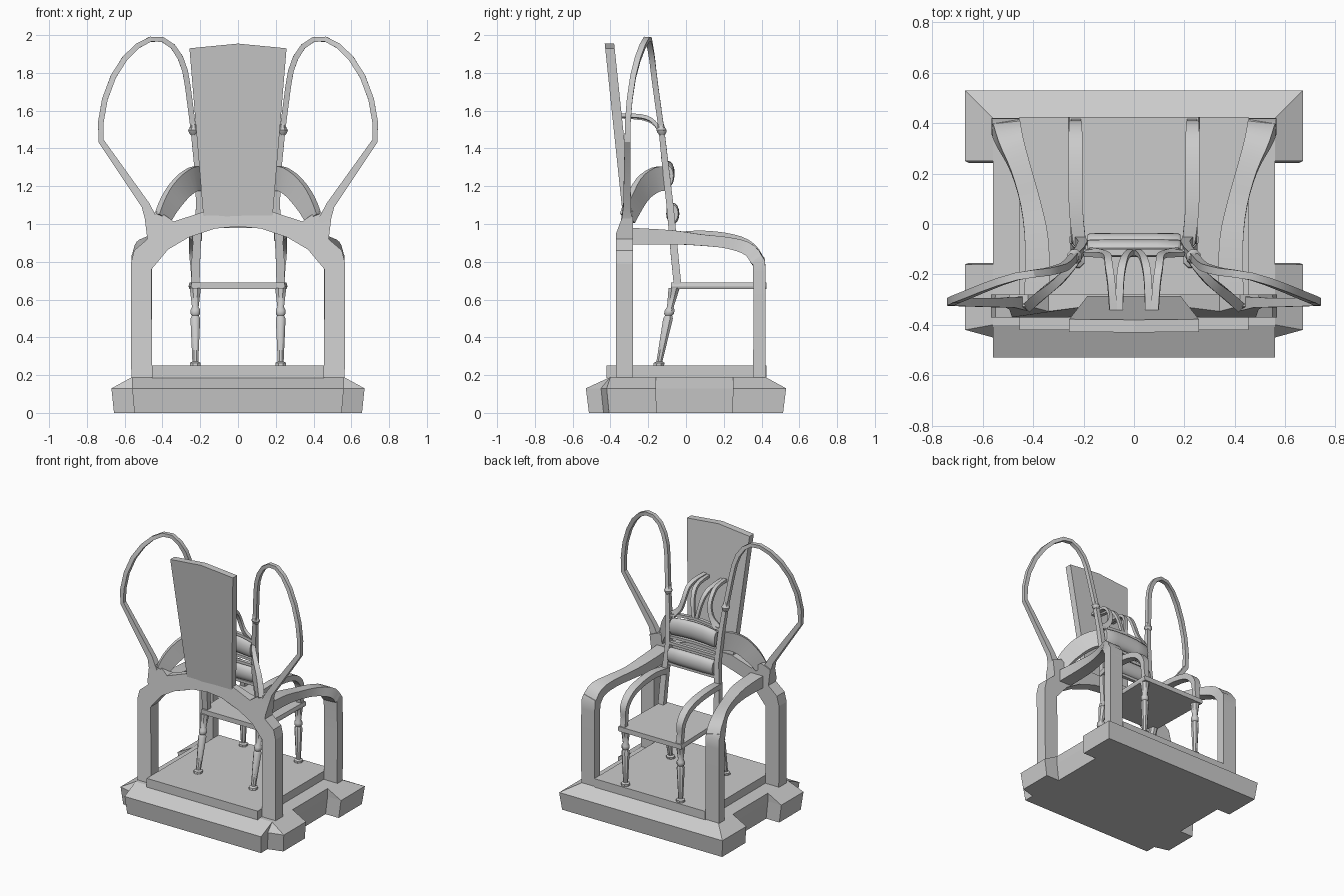
import bpy, bmesh, math
from mathutils import Vector as V

if "Cube" in bpy.data.objects:
    bpy.data.objects.remove(bpy.data.objects["Cube"])


def finish(name, bm, mirror=False, angle=30):
    bmesh.ops.remove_doubles(bm, verts=bm.verts, dist=1e-5)
    bmesh.ops.recalc_face_normals(bm, faces=bm.faces)
    me = bpy.data.meshes.new(name)
    bm.to_mesh(me)
    bm.free()
    ob = bpy.data.objects.new(name, me)
    bpy.context.collection.objects.link(ob)
    if mirror:
        ob.modifiers.new("Mirror", 'MIRROR').use_mirror_merge = False
    if angle:
        bpy.ops.object.select_all(action='DESELECT')
        ob.select_set(True)
        bpy.context.view_layer.objects.active = ob
        bpy.ops.object.shade_smooth_by_angle(angle=math.radians(angle))
    return ob


def loft_bm(rings):
    bm = bmesh.new()
    vs = [[bm.verts.new(p) for p in r] for r in rings]
    n = len(rings[0])
    for a, b in zip(vs, vs[1:]):
        for i in range(n):
            j = (i + 1) % n
            bm.faces.new((a[i], a[j], b[j], b[i]))
    bm.faces.new(vs[0][::-1])
    bm.faces.new(vs[-1])
    return bm


def smooth(pts, k):
    """Catmull-Rom through tuples of any length."""
    out = []
    p = [pts[0]] + pts + [pts[-1]]
    for a, b, c, d in zip(p, p[1:], p[2:], p[3:]):
        for s in range(k):
            t = s / k
            out.append(tuple(.5 * (2*y + (z-x)*t + (2*x-5*y+4*z-w)*t*t + (3*y-x-3*z+w)*t**3)
                             for x, y, z, w in zip(a, b, c, d)))
    return out + [pts[-1]]


def bar(name, pts, ref, k=1, mirror=True):
    """Rectangular bar along (x, y, z, width, height) points."""
    if k > 1:
        pts = smooth(pts, k)
    rings = []
    for i, p in enumerate(pts):
        t = (V(pts[min(i+1, len(pts)-1)][:3]) - V(pts[max(i-1, 0)][:3])).normalized()
        s = t.cross(V(ref)).normalized()
        n = s.cross(t)
        s, n, c = s * p[3] / 2, n * p[4] / 2, V(p[:3])
        rings.append([c-s-n, c+s-n, c+s+n, c-s+n])
    return finish(name, loft_bm(rings), mirror)


def box(name, x0, x1, y0, y1, z0, z1, mirror=False):
    q = [(x0, y0), (x1, y0), (x1, y1), (x0, y1)]
    return finish(name, loft_bm([[(x, y, z) for x, y in q] for z in (z0, z1)]), mirror, 0)


def lathe(name, prof, centre, sides=8, mirror=True):
    """Turned part; centre(z) gives the axis position."""
    rings = []
    for z, r in prof:
        cx, cy = centre(z)
        rings.append([(cx + r*math.cos(math.tau*(i+.5)/sides), cy + r*math.sin(math.tau*(i+.5)/sides), z)
                      for i in range(sides)])
    return finish(name, loft_bm(rings), mirror, 40)


# Plinth with corner blocks and sloped top
half = [(.56, -.53), (.56, -.45), (.67, -.42), (.67, -.16), (.56, -.16), (.56, .25), (.67, .25), (.67, .53)]
outline = half + [(-x, y) for x, y in reversed(half)]
finish("plinth", loft_bm([
    [(x*.98, y*.97, 0) for x, y in outline],
    [(x, y, .13) for x, y in outline],
    [(max(-.56, min(.56, x)), max(-.4, min(.42, y)), .19) for x, y in outline]]), angle=0)
box("platform", -.455, .455, -.42, .425, .185, .25)

# Outer arch frame, front plate with slanted upper face
arch = [(0, .987), (.12, .976), (.26, .93), (.37, .865), (.458, .76), (.455, .185), (.565, .185),
        (.567, .79), (.55, .86), (.48, .92), (.495, 1.04), (.42, 1.07), (.34, 1.013), (.18, 1.066)]
arch += [(-x, z) for x, z in reversed(arch[1:])]
bm = loft_bm([[(x, y, z) for x, z in arch] for y in (-.37, -.28)])
cut = bmesh.ops.bisect_plane(bm, geom=bm.verts[:] + bm.edges[:] + bm.faces[:], plane_co=(0, -.37, .95),
                             plane_no=(0, -.12, .045), clear_outer=True)
bmesh.ops.holes_fill(bm, edges=[e for e in bm.edges if e.is_boundary], sides=0)
finish("arch_frame", bm, angle=0)

# Tall back panel, leaning and flared
prof = [(-.18, 1.0), (.18, 1.0), (.257, 1.93), (0, 1.955), (-.257, 1.93)]
finish("back_panel", loft_bm([[(x, -.33 - (z - 1) * .105 + d, z) for x, z in prof] for d in (0, .05)]), angle=0)

# Hoop running from arch shoulder over the top and down as the chair back post
hoop = [(.45, -.315, 1.0, .07, .06), (.49, -.312, 1.1, .045, .04), (.725, -.31, 1.44, .03, .03),
        (.726, -.308, 1.54, .03, .03), (.705, -.298, 1.66, .03, .03), (.66, -.28, 1.78, .03, .03),
        (.60, -.255, 1.875, .03, .03), (.535, -.23, 1.94, .028, .03), (.465, -.208, 1.978, .026, .03),
        (.40, -.197, 1.977, .026, .03), (.345, -.19, 1.94, .028, .03), (.305, -.18, 1.88, .03, .03),
        (.28, -.172, 1.81, .03, .03), (.266, -.162, 1.73, .03, .03), (.236, -.13, 1.5, .03, .03),
        (.214, -.108, 1.3, .035, .035), (.203, -.085, 1.1, .037, .037), (.222, -.06, .83, .045, .04),
        (.226, -.045, .68, .045, .04)]
bar("hoop_and_back_post", hoop, (0, 1, 0))
lathe("post_collar", [(1.47, .016), (1.485, .026), (1.497, .03), (1.51, .022), (1.535, .016)],
      lambda z: (.236, -.13 - (z - 1.5) * .13))

# Curved braces from arch shoulder to back post
bar("brace", [(.40, -.31, 1.03, .04, .09), (.36, -.275, 1.11, .04, .11), (.30, -.225, 1.19, .035, .125),
              (.24, -.16, 1.235, .03, .13), (.20, -.1, 1.24, .025, .13)], (0, 0, 1), 3)

# Outer arms with rear support
bar("outer_arm", [(.51, .388, .185, .065, .11), (.51, .388, .74, .065, .11), (.506, .375, .81, .07, .11),
                  (.49, .325, .868, .068, .1), (.45, .22, .9, .06, .08), (.41, .08, .915, .06, .08),
                  (.385, -.08, .93, .075, .095), (.385, -.3, .935, .09, .1)], (1, 0, 0), 3)

# Inner chair: seat, turned legs, armrests
finish("seat", loft_bm([[(-.25*s, -.08, z), (.25*s, -.08, z), (.262*s, .425, z), (-.262*s, .425, z)]
                        for z, s in ((.655, .98), (.67, 1), (.69, .98))]), angle=0)
leg = [(.25, .031), (.265, .031), (.272, .017), (.5, .028), (.515, .02), (.525, .028), (.545, .028),
       (.56, .019), (.63, .028), (.66, .032)]
lathe("front_leg", leg, lambda z: (.226, .385))
lathe("rear_leg", leg, lambda z: (.226, -.145 + (z - .25) * .2))
bar("armrest", [(.215, -.08, .93, .04, .05), (.23, .05, .945, .04, .055), (.232, .2, .935, .04, .055),
                (.232, .32, .9, .04, .055), (.232, .385, .83, .04, .05), (.23, .39, .75, .035, .04),
                (.23, .4, .68, .035, .04)], (1, 0, 0), 3)


# Back cushions and rails
def cushion(name, y, z, ry, rz, bow):
    rings = []
    for x, s in ((-.185, .8), (-.175, .96), (-.09, 1), (0, 1), (.09, 1), (.175, .96), (.185, .8)):
        rise = bow * (1 - (x / .185) ** 2)
        rings.append([(x, y + ry*s*math.cos(math.tau*i/16), z + rise + rz*s*math.sin(math.tau*i/16))
                      for i in range(16)])
    finish(name, loft_bm(rings), angle=40)


cushion("upper_cushion", -.095, 1.255, .035, .065, .015)
cushion("lower_cushion", -.07, 1.055, .035, .058, 0)
for name, y, z, bow in (("crest_rail", -.112, 1.325, .03), ("middle_rail", -.095, 1.175, .01),
                        ("lower_rail", -.088, 1.135, 0), ("bottom_rail", -.075, .99, 0)):
    bar(name, [(x, y, z + bow*(1 - (x/.21)**2), .025, .02) for x in (-.21, -.12, 0, .12, .21)],
        (0, 0, 1), mirror=False)

# Pierced splat bending back to the panel
bar("splat_side", [(.185, -.112, 1.335, .05, .02), (.13, -.118, 1.39, .035, .02), (.105, -.13, 1.47, .03, .02),
                   (.1, -.17, 1.54, .03, .02), (.09, -.24, 1.57, .03, .02), (.08, -.38, 1.575, .03, .02)],
    (0, 1, .6), 3)
bar("splat_centre", [(.012, -.11, 1.35, .025, .02), (.03, -.125, 1.45, .025, .02), (.045, -.16, 1.525, .03, .02),
                     (.055, -.23, 1.56, .03, .02), (.06, -.38, 1.57, .03, .02)], (0, 1, .6), 3)
